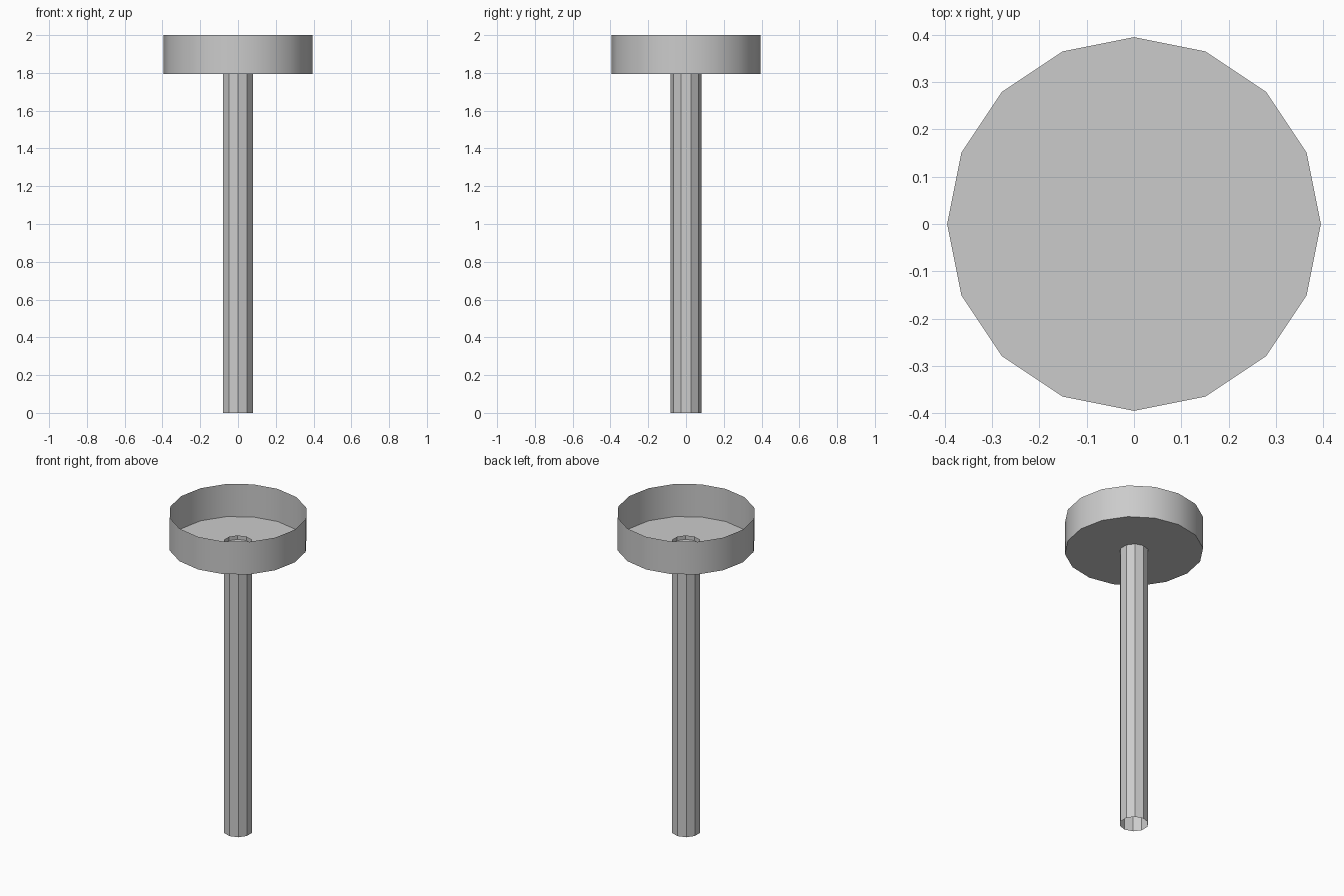
import bpy, math

if "Cube" in bpy.data.objects:
    bpy.data.objects.remove(bpy.data.objects["Cube"])


def tube(name, sides, radius, z0, z1, start, floor):
    """Open-ended prism shell, optionally closed at the bottom."""
    ring = [(radius * math.cos(start + 2 * math.pi * i / sides),
             radius * math.sin(start + 2 * math.pi * i / sides)) for i in range(sides)]
    verts = [(x, y, z) for z in (z0, z1) for x, y in ring]
    faces = [(i, (i + 1) % sides, sides + (i + 1) % sides, sides + i) for i in range(sides)]
    if floor:
        faces.append(tuple(reversed(range(sides))))
    mesh = bpy.data.meshes.new(name)
    mesh.from_pydata(verts, [], faces)
    obj = bpy.data.objects.new(name, mesh)
    bpy.context.collection.objects.link(obj)
    bpy.ops.object.select_all(action='DESELECT')
    obj.select_set(True)
    bpy.context.view_layer.objects.active = obj
    bpy.ops.object.shade_smooth_by_angle(angle=math.radians(30))
    return obj


# Hollow ten-sided post, poking slightly through the dish floor
tube("post", 10, 0.083, 0.0, 1.82, math.pi / 2, False)

# Shallow open dish on top
tube("dish", 16, 0.395, 1.795, 2.0, 0.0, True)
